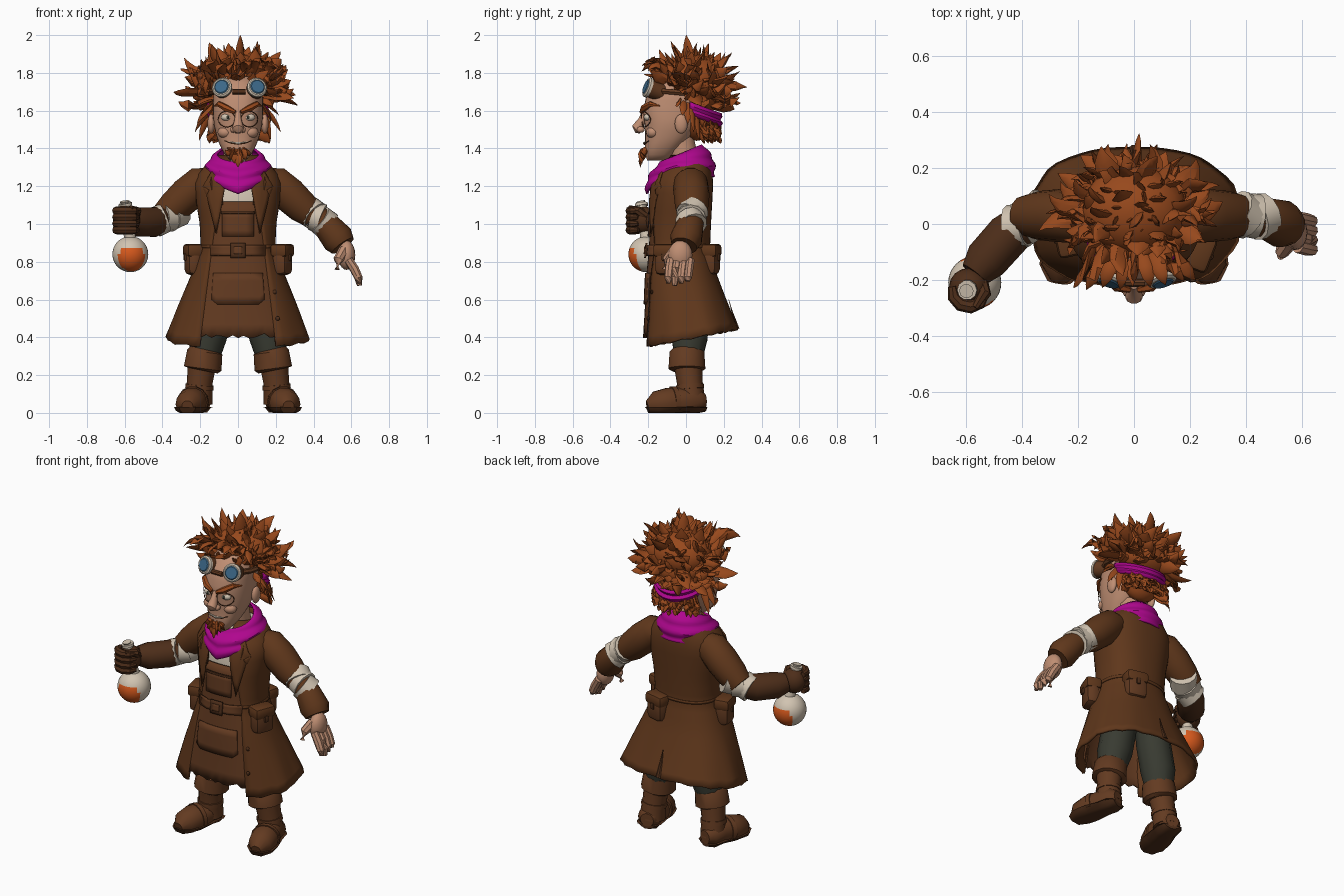
import bpy, bmesh, math, random
from mathutils import Vector as V, Matrix

random.seed(7)
if "Cube" in bpy.data.objects:
    bpy.data.objects.remove(bpy.data.objects["Cube"])


def material(name, *rgb):
    m = bpy.data.materials.new(name)
    m.use_nodes = True
    m.diffuse_color = (*rgb, 1)
    m.node_tree.nodes["Principled BSDF"].inputs["Base Color"].default_value = (*rgb, 1)
    return m


COATC = material("coat brown", .115, .038, .011)
LEATHER = material("leather brown", .125, .043, .015)
DARK = material("dark leather", .075, .027, .01)
HAIR = material("ginger hair", .31, .066, .012)
SKIN = material("skin", .52, .27, .17)
PINK = material("magenta cloth", .43, .002, .27)
CREAM = material("cream", .64, .55, .44)
GREEN = material("trouser grey green", .04, .043, .031)
ORANGE = material("orange liquid", .68, .1, .012)
BLUE = material("blue lens", .045, .14, .25)


def finish(bm, name, mat, angle=40, thick=0):
    bmesh.ops.recalc_face_normals(bm, faces=bm.faces)
    me = bpy.data.meshes.new(name)
    bm.to_mesh(me)
    bm.free()
    ob = bpy.data.objects.new(name, me)
    bpy.context.collection.objects.link(ob)
    me.materials.append(mat)
    bpy.context.view_layer.objects.active = ob
    ob.select_set(True)
    bpy.ops.object.shade_smooth_by_angle(angle=math.radians(angle))
    ob.select_set(False)
    if thick:
        mod = ob.modifiers.new("thickness", 'SOLIDIFY')
        mod.thickness, mod.offset = thick, 0
    return ob


def skin(bm, rows, closed=True, caps=True):
    vs = [[bm.verts.new(p) for p in r] for r in rows]
    for a, b in zip(vs, vs[1:]):
        for i in range(len(a) if closed else len(a) - 1):
            j = (i + 1) % len(a)
            bm.faces.new((a[i], a[j], b[j], b[i]))
    if caps:
        bm.faces.new(vs[0])
        bm.faces.new(vs[-1][::-1])


def add_tube(bm, pts, radii, n=10, flat=1, ref=(0, 0, 1), clamp=None):
    pts, rows = [V(p) for p in pts], []
    for i, (p, r) in enumerate(zip(pts, radii)):
        t = (pts[min(i + 1, len(pts) - 1)] - pts[max(i - 1, 0)]).normalized()
        up = V(ref) if abs(t.dot(V(ref))) < .95 else V((0, 1, 0))
        a = t.cross(up).normalized()
        b = a.cross(t)
        row = [p + r * (math.cos(k) * a + flat * math.sin(k) * b)
               for k in (math.tau * j / n for j in range(n))]
        if clamp:
            for q in row:
                q.z = min(max(q.z, clamp[0]), clamp[1])
        rows.append(row)
    skin(bm, rows)


def tube(name, pts, radii, mat, **kw):
    bm = bmesh.new()
    add_tube(bm, pts, radii, **kw)
    return finish(bm, name, mat)


def ball(name, loc, scale, mat, seg=16):
    bm = bmesh.new()
    bmesh.ops.create_uvsphere(bm, u_segments=seg, v_segments=seg // 2 + 2, radius=1,
                              matrix=Matrix.Translation(loc) @ Matrix.Diagonal((*scale, 1)))
    return finish(bm, name, mat)


def block(name, loc, size, mat, turn=0, bevel=.02):
    bm = bmesh.new()
    bmesh.ops.create_cube(bm, size=1, matrix=Matrix.Translation(loc)
                          @ Matrix.Rotation(turn, 4, 'Z') @ Matrix.Diagonal((*size, 1)))
    bmesh.ops.bevel(bm, geom=bm.edges[:], offset=bevel, segments=2, affect='EDGES', profile=.5)
    return finish(bm, name, mat)


# Profiles: height, half width, front y, back y
COAT = [(.38, .372, -.228, .27), (.55, .312, -.217, .215), (.72, .245, -.21, .16),
        (.87, .19, -.195, .12), (1, .195, -.19, .125), (1.12, .215, -.185, .132),
        (1.22, .225, -.17, .137), (1.29, .19, -.13, .13), (1.36, .1, -.08, .11)]
HEAD = [(1.335, .04, -.205, -.1), (1.38, .08, -.22, -.05), (1.45, .11, -.215, .02),
        (1.53, .13, -.22, .08), (1.6, .133, -.228, .1), (1.7, .13, -.205, .11), (1.78, .09, -.13, .08)]
POW = 2.4


def at(prof, z):
    for a, b in zip(prof, prof[1:]):
        if z <= b[0] or b is prof[-1]:
            return V(a[1:]).lerp(V(b[1:]), min(max((z - a[0]) / (b[0] - a[0]), 0), 1))


def front(prof, x, z):
    rx, f, b = at(prof, z)
    return (f + b) / 2 - (b - f) / 2 * max(0, 1 - (abs(x) / rx) ** POW) ** (1 / POW)


def ring(prof, z, gap=0, n=32, grow=0):
    rx, f, b = at(prof, z)
    t0 = math.asin((gap / rx) ** (POW / 2)) if gap else 0
    ex = lambda v: math.copysign(abs(v) ** (2 / POW), v)
    ts = [t0 + (math.tau - 2 * t0) * i / (n if not gap else n - 1) for i in range(n)]
    return [V(((rx + grow) * ex(math.sin(t)), (f + b) / 2 - ((b - f) / 2 + grow) * ex(math.cos(t)), z)) for t in ts]


def plate(name, outline, mat, prof=COAT, off=.012, thick=.009):
    bm = bmesh.new()
    bm.faces.new([bm.verts.new((x, 0, z)) for x, z in outline])
    bmesh.ops.triangulate(bm, faces=bm.faces[:])
    bmesh.ops.subdivide_edges(bm, edges=bm.edges[:], cuts=3, use_grid_fill=True)
    for v in bm.verts:
        v.co.y = front(prof, v.co.x, v.co.z) - off
    return finish(bm, name, mat, thick=thick)


def box(x, z, w, h):
    return [(x - w, z - h), (x + w, z - h), (x + w, z + h), (x - w, z + h)]


# Long open coat with a lower front hem
rows = []
for i in range(21):
    z = .38 + .049 * i
    gap = max(.06, .2 - .13 * (z - .38)) if z < 1.1 else max(.04, .11 - .35 * (z - 1.1))
    row = ring(COAT, z, gap, 40)
    for j, p in enumerate(row):
        w = max(0, 1 - (z - .38) / .35)
        p.z += w * (.01 + .19 * p.y + .005 * math.sin(j * 2.1))
        p.x *= 1 + .02 * w * math.sin(j * 1.3)
    rows.append(row)
bm = bmesh.new()
skin(bm, rows, False, False)
finish(bm, "coat", COATC, thick=.015)
tube("coat_back_vent", [(0, .276, .445), (0, .246, .53), (0, .226, .6)], [.016, .009, .002], DARK, n=6, flat=.5)
bm = bmesh.new()
skin(bm, [[p + V((0, 0, dz)) for p in ring(COAT, .88, .14, 32, .009)] for dz in (-.008, .008)], False, False)
finish(bm, "coat_waist_seam", COATC, thick=.006)

# Shirt, apron and its details
bm = bmesh.new()
skin(bm, [ring(COAT, z, 0, 24, -.02) for z in (.75, .87, 1, 1.12, 1.22, 1.29, 1.34)])
finish(bm, "shirt", CREAM)
rows = []
for i in range(13):
    z = .41 + .059 * i
    w = .225 if z < .85 else .17 if z < 1.05 else .115
    rows.append([(w * k / 8, front(COAT, w * k / 8, z) + .004,
                  z + (random.uniform(-.015, .015) if i == 0 else 0)) for k in range(-8, 9)])
bm = bmesh.new()
skin(bm, rows, False, False)
finish(bm, "apron", LEATHER, thick=.01)
plate("apron_chest_pocket", box(0, 1.0, .085, .065), LEATHER, off=.006)
plate("apron_chest_flap", box(0, 1.06, .088, .006), DARK, off=.009)
plate("apron_lap_pocket", [(-.13, .74), (-.14, .6), (-.11, .575), (.11, .575), (.14, .6), (.13, .74)], LEATHER, off=.004)
plate("belt", box(0, .86, .145, .028), LEATHER, off=.01)
plate("belt_buckle", box(0, .86, .04, .04), DARK, off=.017)
plate("buckle_centre", box(0, .86, .022, .02), LEATHER, off=.022)
for i in range(4):
    z = .5 + .14 * i
    ball("coat_button", (.225 - .12 * (z - .38), front(COAT, .2, z) - .012, z), (.012, .008, .012), DARK, 8)

for s, side in ((1, "left_"), (-1, "right_")):
    plate(side + "lapel", [(s * x, z) for x, z in ((.05, 1.3), (.13, 1.29), (.185, 1.2), (.15, 1.18), (.165, 1.15), (.115, .95))], COATC, off=.014)
    plate(side + "apron_strap", [(s * x, z) for x, z in ((.08, 1.1), (.11, 1.1), (.11, 1.28), (.08, 1.28))], LEATHER, off=.004)
    # Legs and boots
    P = lambda *pts: [(s * x, y, z) for x, y, z in pts]
    tube(side + "trouser_leg", P((.09, .02, .8), (.13, .02, .55), (.16, .02, .4), (.18, .01, .27)), [.09, .1, .1, .075], GREEN)
    tube(side + "boot_cuff", P((.173, .005, .335), (.176, .005, .322), (.187, .005, .235), (.189, .005, .225)), [.08, .094, .1, .082], LEATHER, n=14)
    tube(side + "boot_shaft", P((.19, .01, .26), (.203, .02, .16), (.21, .03, .05)), [.075, .068, .074], LEATHER, n=12)
    foot = P((.2, .1, .06), (.208, .07, .06), (.222, 0, .065), (.245, -.09, .055), (.262, -.16, .045), (.268, -.205, .035))
    tube(side + "boot_foot", foot, [.04, .066, .07, .08, .07, .03], LEATHER, n=14, clamp=(.02, .2))
    tube(side + "boot_sole", foot, [.055, .074, .076, .087, .078, .045], DARK, n=14, clamp=(0, .03))
    tube(side + "boot_toe_strap", P((.233, -.05, .058), (.241, -.075, .056)), [.083, .085], LEATHER, n=14, clamp=(.02, .2))
    tube(side + "boot_ankle_strap", P((.203, .02, .15), (.205, .022, .125)), [.074, .075], LEATHER, n=12)
    # Sleeves
    tube(side + "upper_sleeve", P((.13, .02, 1.23), (.2, .025, 1.215), (.27, .03, 1.155), (.34, .03, 1.09), (.4, .03, 1.04)),
         [.07, .092, .095, .088, .07], COATC, n=14)

# Belt pouches
for name, x, y, turn in (("left_front", .235, -.1, 1.2), ("left_back", .1, .13, 2.9), ("right_side", -.235, -.05, -1.35)):
    block(name + "_pouch", (x, y, .805), (.125, .085, .15), LEATHER, turn, .03)
    block(name + "_pouch_flap", (x, y, .86), (.135, .096, .07), COATC, turn)
    block(name + "_pouch_clasp", (x, y, .825), (.025, .106, .04), DARK, turn, .006)

# Forearms and bandages
tube("left_forearm", [(.41, .03, 1.04), (.47, .02, .99), (.53, 0, .92), (.555, -.01, .885)], [.066, .074, .086, .07], COATC, n=14)
tube("right_forearm", [(-.38, .02, 1.03), (-.45, -.04, 1.01), (-.53, -.13, 1.01), (-.57, -.18, 1.02)], [.066, .08, .078, .055], DARK, n=14)
for s, side, c, d in ((1, "left_", V((.42, .03, 1.035)), V((.075, -.01, -.062))),
                      (-1, "right_", V((-.375, .015, 1.037)), V((-.095, -.055, -.04)))):
    for k in (-1, 0, 1):
        e = V((0, .012 * k, .01 * (1 - abs(k))))
        tube(side + "bandage", [c + d * (.42 * k - .3) - e, c + d * (.42 * k + .3) + e], [.078, .081], CREAM, n=12)

# Open left hand
ball("left_palm", (.575, -.03, .835), (.046, .064, .078), SKIN)
bm = bmesh.new()
for k in range(4):
    y = -.08 + .034 * k
    add_tube(bm, [(.585, y, .81), (.617, y - .008, .76), (.638, y - .012, .715), (.643, y - .014, .674 + .012 * abs(k - 1))], [.024, .025, .022, .013], n=8)
add_tube(bm, [(.56, -.06, .86), (.53, -.1, .81), (.525, -.115, .76)], [.03, .026, .014], n=8)
finish(bm, "left_fingers", SKIN)

# Gloved right fist
ball("right_palm", (-.59, -.225, 1.02), (.072, .068, .074), DARK)
bm = bmesh.new()
for k in range(4):
    arc = [math.radians(a) for a in (170, 205, 240, 275, 310, 345)]
    add_tube(bm, [(-.59 + .062 * math.cos(a), -.235 + .062 * math.sin(a), .968 + .034 * k) for a in arc], [.015, .022, .024, .024, .022, .012], n=8)
add_tube(bm, [(-.55, -.19, 1.02), (-.535, -.25, 1.07), (-.57, -.3, 1.085)], [.025, .024, .014], n=8)
finish(bm, "right_glove_fingers", DARK)

# Flask with liquid on the lower faces
flask = ball("flask_bulb", (-.57, -.21, .84), (.095, .095, .095), CREAM, 32)
flask.data.materials.append(ORANGE)
for f in flask.data.polygons:
    n = f.normal
    f.material_index = int(n.z < .33 and (n.x - .08) ** 2 + (n.z + .2) ** 2 < .55)
tube("flask_neck", [(-.57, -.21, .92), (-.585, -.225, 1.0), (-.595, -.235, 1.1)], [.032, .028, .028], CREAM)
tube("flask_lip", [(-.595, -.235, 1.095), (-.598, -.237, 1.11)], [.036, .036], CREAM)
tube("flask_stopper", [(-.598, -.237, 1.105), (-.6, -.24, 1.12)], [.02, .026], CREAM)

# Scarf: folded collar drooping to a front point
rows = []
for k in range(15):
    u, row = k / 14, []
    for j in range(40):
        t = math.tau * j / 40
        c = math.cos(t)
        droop = max(0, 1 - min(t, math.tau - t) / 1.35)
        top, low = 1.372 - .045 * c, 1.25 - .09 * droop
        r = .107 + .062 * math.sin(min(u * 1.5, 1) * math.pi / 2) + .006 * math.sin(u * 15 + 2 * c)
        row.append((r * math.sin(t), -.022 - r * c - .02 * droop * u, top + (low - top) * u))
    rows.append(row)
bm = bmesh.new()
skin(bm, rows, True, False)
finish(bm, "neck_scarf", PINK, 35, .012)

# Head and face
tube("neck", [(0, .01, 1.25), (0, -.03, 1.45)], [.08, .075], SKIN)
bm = bmesh.new()
skin(bm, [ring(HEAD, 1.335 + .445 * i / 14, 0, 28) for i in range(15)])
finish(bm, "head", SKIN, 60)
face = lambda x, z, off=0: (x, front(HEAD, x, z) - off, z)
tube("nose", [(0, -.22, 1.59), (0, -.235, 1.55), (0, -.252, 1.515), (0, -.265, 1.5), (0, -.274, 1.495)], [.014, .02, .03, .03, .015], SKIN)
tube("smile", [face(x, 1.425 + 3 * x * x, .002) for x in (-.07, -.04, 0, .04, .07)], [.002, .005, .007, .005, .002], DARK, n=6)
tube("teeth", [face(x, 1.428 + 3 * x * x, .006) for x in (-.05, 0, .05)], [.002, .006, .002], CREAM, n=6)
for s, side in ((1, "left_"), (-1, "right_")):
    ball(side + "nostril", (s * .025, -.24, 1.5), (.017, .022, .017), SKIN, 10)
    ball(side + "ear", (s * .142, -.025, 1.53), (.02, .035, .052), SKIN)
    ball(side + "cheek", (s * .066, -.175, 1.485), (.042, .037, .032), SKIN)
    ball(side + "eye", face(s * .058, 1.565, -.014), (.032, .022, .02), CREAM)
    ball(side + "pupil", face(s * .055, 1.565, .004), (.008, .006, .01), GREEN, 8)
    tube(side + "eyebrow", [face(s * x, z, .01) for x, z in ((.015, 1.592), (.06, 1.612), (.1, 1.635), (.125, 1.625))], [.01, .019, .015, .003], HAIR, n=6)
    loop = [math.tau * k / 16 for k in range(17)]
    tube(side + "spectacle_rim", [face(s * (.06 + .045 * math.cos(a)), 1.555 + .042 * math.sin(a), .012) for a in loop], [.0025] * 17, LEATHER, n=5)
    # Goggles pushed up on the forehead
    g, d = V((.008 + s * .083, -.168, 1.71)), V((s * .012, -.042, .016))
    tube(side + "goggle_cup", [g - d, g + d * .8], [.046, .05], LEATHER, n=16)
    tube(side + "goggle_rim", [g + d * .6, g + d * .9, g + d * 1.05], [.054, .054, .046], CREAM, n=16)
    tube(side + "goggle_lens", [g + d, g + d * 1.15], [.042, .034], BLUE, n=16)
    tube(side + "goggle_strap", [(s * .1, -.15, 1.705), (s * .14, -.08, 1.7), (s * .148, .02, 1.69)], [.016] * 3, LEATHER, n=6)
tube("goggle_bridge", [(-.03, -.21, 1.7), (.04, -.21, 1.7)], [.014, .014], LEATHER, n=8)

# Wild hair made of long curling leaf shaped locks
ball("hair_crown", (0, .05, 1.77), (.19, .16, .13), HAIR)
ball("hair_back", (0, .09, 1.69), (.17, .12, .1), HAIR)
ball("hair_nape", (0, .055, 1.57), (.125, .085, .13), HAIR)
bm = bmesh.new()


def lock(base, tip, width, bend):
    a, b = V(base), V(tip)
    out = (a + b) / 2 - V((0, .03, 1.62))
    pts = [a.lerp(b, t) + V(bend) * 4 * (t - t * t) for t in (0, .2, .45, .7, .88, 1)]
    add_tube(bm, pts, [width * w for w in (.5, .9, 1, .75, .35, .03)], n=6, flat=.4,
             ref=(out.normalized() + V([random.uniform(-.5, .5) for _ in range(3)])).normalized())


mid = V((0, .035, 1.72))
for reach, count in ((1, 95), (.84, 85), (.7, 60)):
    for i in range(count):
        z = 1 - 1.45 * (i + .5) / count
        a = i * 2.39996 + reach * 5
        h = math.sqrt(1 - z * z)
        d = V((math.cos(a) * h, math.sin(a) * h, z))
        if (d.y < -.3 and d.z < .25) or (d.y < .1 and d.z < -.3):
            continue
        k = reach * random.uniform(.8, 1.08)
        tip = mid + V((d.x * .325, d.y * .27, d.z * .265)) * k
        sway = random.uniform(-.04, .04)
        lock(mid + V((d.x * .09, d.y * .09, d.z * .07)), tip, random.uniform(.032, .05),
             (-d.y * sway + d.x * .02, d.x * sway, random.uniform(-.045, .01)))
# Fringe over the goggles
for i in range(9):
    x = -.14 + .035 * i
    lock((x, -.08, 1.79), (x * 1.6 + random.uniform(-.02, .02), -.2 - .045 * random.random(), 1.79 + random.uniform(-.015, .07)), .03, (0, -.01, .04))
# Curls at the nape, sideburns, then the goatee
for i in range(42):
    a = .3 + (math.pi - .6) * (i % 14 + random.random()) / 14
    z = 1.43 + .035 * (i // 14) + random.uniform(0, .02)
    c, s = math.cos(a), math.sin(a)
    lock((.1 * c, .04 + .07 * s, z + .05), (.175 * c, .05 + .135 * s, z - .01), .025, (.02 * c, .02 * s, 0))
for s in (1, -1):
    for k in range(5):
        lock((s * .125, -.03 + .02 * k, 1.66 - .01 * k), (s * (.17 + .06 * random.random()), -.05 + .03 * k, 1.62 - .045 * k), .02, (s * .01, 0, 0))
    for k in range(4):
        lock((s * .012 * k, -.21, 1.4), (s * .02 * k, -.24 + .008 * k, 1.3 + .02 * k), .024, (0, -.012, 0))
finish(bm, "hair_locks", HAIR, 35)

# Headband across the back of the hair
bm = bmesh.new()
skin(bm, [[((.158 + .005 * math.sin(k * 2.5)) * math.cos(a), .02 + (.165 + .007 * math.sin(k * 2.5)) * math.sin(a), 1.645 - .06 * math.sin(a) - .017 * k)
           for a in (math.pi * j / 20 for j in range(21))] for k in range(5)], False, False)
finish(bm, "headband", PINK, 35, .008)
